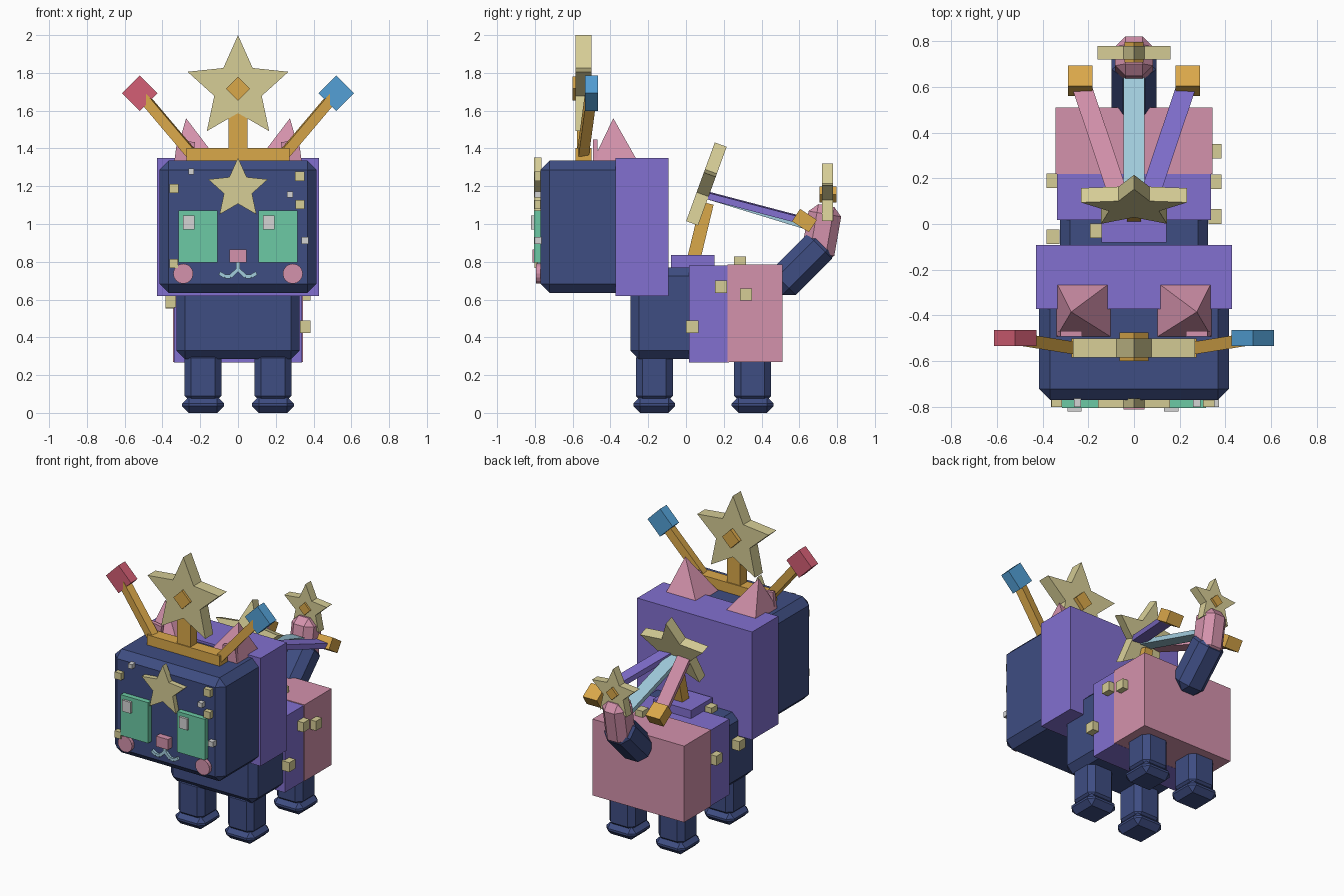
import bpy, bmesh
from math import radians, sin, cos, pi
from mathutils import Vector, Matrix, Euler

cube = bpy.data.objects.get("Cube")
if cube:
    bpy.data.objects.remove(cube)


def material(name, hex_code):
    rgb = [int(hex_code[i:i + 2], 16) / 255 for i in (0, 2, 4)]
    lin = [c / 12.92 if c < 0.04 else ((c + 0.055) / 1.055) ** 2.4 for c in rgb]
    m = bpy.data.materials.new(name)
    m.use_nodes = True
    m.diffuse_color = (*lin, 1)
    m.node_tree.nodes["Principled BSDF"].inputs["Base Color"].default_value = (*lin, 1)
    return m


NAVY = material("navy", "3E4D82")
PURPLE = material("purple", "8270D0")
PINK = material("pink", "D492AC")
CREAM = material("cream", "D6CD96")
GOLD = material("gold", "DAA84A")
GREEN = material("green", "6CCAA5")
RED = material("red", "D45F75")
BLUE = material("blue", "53A0D6")
PALE_BLUE = material("pale_blue", "A2CDDE")
GREY = material("light_grey", "D4D4D4")


def finish(name, bm, mat, matrix):
    bmesh.ops.recalc_face_normals(bm, faces=bm.faces)
    mesh = bpy.data.meshes.new(name)
    bm.to_mesh(mesh)
    bm.free()
    mesh.materials.append(mat)
    obj = bpy.data.objects.new(name, mesh)
    obj.matrix_world = matrix
    bpy.context.collection.objects.link(obj)
    return obj


def place(loc, rot=(0, 0, 0)):
    return Matrix.Translation(loc) @ Euler([radians(a) for a in rot]).to_matrix().to_4x4()


def box(name, loc, size, mat, rot=(0, 0, 0), bevel=0, matrix=None):
    bm = bmesh.new()
    bmesh.ops.create_cube(bm, size=1)
    bmesh.ops.scale(bm, vec=size, verts=bm.verts)
    if bevel:
        bmesh.ops.bevel(bm, geom=bm.edges[:], offset=bevel, segments=1, affect='EDGES')
    return finish(name, bm, mat, matrix or place(loc, rot))


def beam(name, a, b, width, thick, mat):
    a, b = Vector(a), Vector(b)
    d = b - a
    m = Matrix.Translation((a + b) / 2) @ d.to_track_quat('Y', 'Z').to_matrix().to_4x4()
    return box(name, None, (width, d.length, thick), mat, matrix=m)


def star(name, loc, radius, thick, mat, rot=(0, 0, 0)):
    bm = bmesh.new()
    verts = []
    for i in range(10):
        r = radius if i % 2 == 0 else radius * 0.47
        verts.append(bm.verts.new((r * sin(i * pi / 5), -thick / 2, r * cos(i * pi / 5))))
    face = bm.faces.new(verts)
    out = bmesh.ops.extrude_face_region(bm, geom=[face])
    bmesh.ops.translate(bm, vec=(0, thick, 0),
                        verts=[v for v in out["geom"] if isinstance(v, bmesh.types.BMVert)])
    return finish(name, bm, mat, place(loc, rot))


def disc(name, loc, radius, depth, mat):
    bm = bmesh.new()
    bmesh.ops.create_cone(bm, cap_ends=True, segments=16, radius1=radius, radius2=radius, depth=depth)
    return finish(name, bm, mat, place(loc, (90, 0, 0)))


# Head and body blocks
box("head", (0, -0.45, 0.985), (0.83, 0.64, 0.7), NAVY, bevel=0.048)
box("head_hood", (0, -0.233, 0.985), (0.86, 0.28, 0.73), PURPLE)
box("body", (0, 0.09, 0.527), (0.65, 0.77, 0.485), NAVY, bevel=0.045)
box("body_band", (0, 0.122, 0.524), (0.676, 0.21, 0.512), PURPLE)
box("hindquarters", (0, 0.365, 0.527), (0.686, 0.29, 0.516), PINK)
box("saddle", (0, 0.035, 0.8), (0.286, 0.23, 0.07), PURPLE)

# Legs, ears, eyes and cheeks on both sides
for s, side in ((1, "left"), (-1, "right")):
    for y, end in ((-0.168, "front"), (0.353, "back")):
        box(f"{end}_leg_{side}", (s * 0.185, y, 0.19), (0.196, 0.196, 0.27), NAVY, bevel=0.035)
        box(f"{end}_foot_{side}", (s * 0.185, y, 0.043), (0.222, 0.222, 0.086), NAVY, bevel=0.036)

    bm = bmesh.new()
    base = [bm.verts.new((s * x, y, 1.33)) for x, y in
            ((0.34, -0.495), (0.1, -0.495), (0.1, -0.255), (0.34, -0.255))]
    tip = bm.verts.new((s * 0.275, -0.385, 1.56))
    bm.faces.new(base)
    for i in range(4):
        bm.faces.new((base[i], base[(i + 1) % 4], tip))
    finish(f"ear_{side}", bm, PINK, Matrix())
    box(f"inner_ear_{side}", (s * 0.282, -0.48, 1.385), (0.095, 0.025, 0.11), PINK, (0, s * -8, 0))

    box(f"eye_{side}", (s * 0.212, -0.785, 0.933), (0.206, 0.04, 0.275), GREEN)
    box(f"eye_shine_{side}", (s * 0.212 - 0.049, -0.808, 1.008), (0.062, 0.025, 0.076), GREY)
    disc(f"cheek_{side}", (s * 0.29, -0.78, 0.737), 0.053, 0.03, PINK)
    path = [(0, 0.76), (0.04, 0.722), (0.068, 0.722), (0.098, 0.74)]
    for i in range(3):
        beam(f"mouth_{side}_{i}", (s * path[i][0], -0.776, path[i][1]),
             (s * path[i + 1][0], -0.776, path[i + 1][1]), 0.02, 0.02, PALE_BLUE)

# Middle of the face
box("nose", (0, -0.79, 0.83), (0.09, 0.045, 0.07), PINK)
box("mouth_middle", (0, -0.776, 0.775), (0.02, 0.02, 0.06), PALE_BLUE)
star("forehead_star", (0, -0.785, 1.185), 0.166, 0.04, CREAM)

# Face speckles
for x, z, size, mat in ((-0.338, 1.188, 0.047, CREAM), (0.328, 1.252, 0.05, CREAM),
                        (0.328, 1.103, 0.047, CREAM), (-0.34, 0.79, 0.047, CREAM),
                        (-0.247, 1.278, 0.03, GREY), (0.275, 1.156, 0.032, GREY),
                        (0.355, 0.913, 0.036, GREY)):
    box("face_speckle", (x, -0.782, z), (size, 0.04, size), mat)

# Body speckles
for loc in ((0.355, 0.033, 0.456), (0.355, 0.185, 0.668), (0.355, 0.318, 0.627),
            (-0.355, 0.19, 0.585), (-0.355, -0.055, 0.59),
            (-0.165, -0.03, 0.775), (0.13, 0.285, 0.795)):
    box("body_speckle", loc, (0.056, 0.064, 0.064), CREAM)

# Crown: band, post, star with gem, two arms with cubes
box("crown_band", (0, -0.543, 1.368), (0.546, 0.084, 0.07), GOLD)
box("crown_post", (0, -0.543, 1.52), (0.1, 0.07, 0.25), GOLD)
star("crown_star", (0, -0.543, 1.719), 0.281, 0.084, CREAM)
box("crown_gem", (0, -0.538, 1.717), (0.09, 0.125, 0.09), GOLD, (0, 45, 0))
for s, side, mat in ((1, "left", BLUE), (-1, "right", RED)):
    beam(f"crown_arm_{side}", (s * 0.25, -0.545, 1.375), (s * 0.5, -0.505, 1.67), 0.055, 0.055, GOLD)
    box(f"crown_cube_{side}", (s * 0.52, -0.5, 1.693), (0.133, 0.07, 0.133), mat, (0, 45, 0))

# Star wand on the back with three streamers
beam("wand_post", (0, 0.04, 0.81), (0, 0.112, 1.11), 0.06, 0.07, GOLD)
star("wand_star", (0, 0.1, 1.19), 0.245, 0.067, CREAM, (-20, 0, 0))
beam("streamer_middle", (0, 0.1, 1.15), (0, 0.64, 0.985), 0.09, 0.03, PALE_BLUE)
for s, side, mat in ((1, "left", PURPLE), (-1, "right", PINK)):
    beam(f"streamer_{side}", (s * 0.06, 0.1, 1.155), (s * 0.226, 0.595, 1.025), 0.085, 0.035, mat)
    box(f"streamer_cube_{side}", (s * 0.235, 0.627, 1.018), (0.106, 0.107, 0.078), GOLD, (-33, 0, 0))

# Tail with star tip
box("tail_base", (0, 0.611, 0.786), (0.195, 0.37, 0.185), NAVY, (45, 0, 0), bevel=0.05)
box("tail_tip", (0, 0.717, 0.95), (0.165, 0.175, 0.3), PINK, (-10, 0, 0), bevel=0.045)
star("tail_star", (0, 0.75, 1.152), 0.167, 0.058, CREAM)
box("tail_gem", (0, 0.752, 1.155), (0.06, 0.088, 0.06), GOLD, (0, 45, 0))
